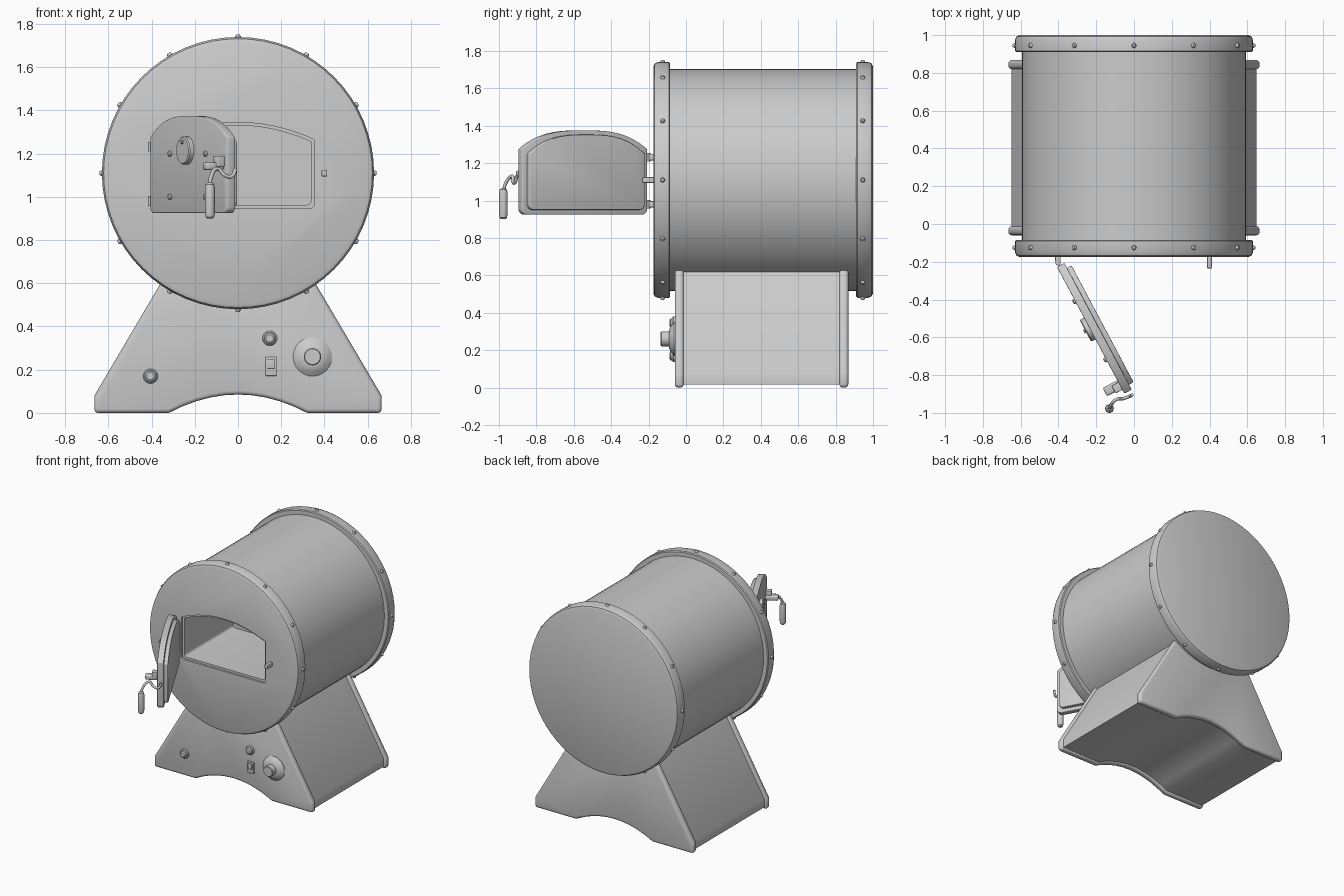
import bpy, bmesh, math
from mathutils import Vector, Matrix

if "Cube" in bpy.data.objects:
    bpy.data.objects.remove(bpy.data.objects["Cube"])

CZ = 1.11                                   # drum axis height
PIVOT = Vector((-0.40, -0.20, 0))
DOOR = Matrix.Translation(PIVOT) @ Matrix.Rotation(math.radians(-62), 4, 'Z')


def apply_mod(ob, kind, **props):
    mod = ob.modifiers.new(kind, kind)
    for k, v in props.items():
        setattr(mod, k, v)
    bpy.context.view_layer.objects.active = ob
    bpy.ops.object.modifier_apply(modifier=mod.name)


def smooth(ob):
    bpy.ops.object.select_all(action='DESELECT')
    ob.select_set(True)
    bpy.context.view_layer.objects.active = ob
    bpy.ops.object.shade_smooth_by_angle(angle=math.radians(35))


def from_bmesh(name, bm, bevel=0, matrix=None):
    bmesh.ops.recalc_face_normals(bm, faces=bm.faces)
    me = bpy.data.meshes.new(name)
    bm.to_mesh(me)
    bm.free()
    ob = bpy.data.objects.new(name, me)
    bpy.context.collection.objects.link(ob)
    if bevel:
        apply_mod(ob, 'BEVEL', width=bevel, segments=3, limit_method='ANGLE',
                  angle_limit=math.radians(40))
    smooth(ob)
    if matrix:
        me.transform(matrix)
    return ob


def prism(name, pts, y0, y1, bevel=0, matrix=None):
    """Extrude an (x, z) outline along y."""
    bm = bmesh.new()
    f = bm.faces.new([bm.verts.new((x, y0, z)) for x, z in pts])
    ext = bmesh.ops.extrude_face_region(bm, geom=[f])['geom']
    bmesh.ops.translate(bm, vec=(0, y1 - y0, 0),
                        verts=[v for v in ext if isinstance(v, bmesh.types.BMVert)])
    return from_bmesh(name, bm, bevel, matrix)


def lathe(name, prof, x=0, z=0, n=24, matrix=None):
    """Spin an (r, y) profile around a line parallel to y."""
    bm = bmesh.new()
    rings = [[bm.verts.new((x + r * math.cos(a), y, z + r * math.sin(a)))
              for a in (2 * math.pi * i / n for i in range(n))] for r, y in prof]
    for a, b in zip(rings, rings[1:]):
        for i in range(n):
            j = (i + 1) % n
            bm.faces.new((a[i], a[j], b[j], b[i]))
    bm.faces.new(rings[0])
    bm.faces.new(rings[-1])
    return from_bmesh(name, bm, 0, matrix)


def box(name, c, s, bevel=0.004, matrix=None):
    bm = bmesh.new()
    bmesh.ops.create_cube(bm, size=1)
    bmesh.ops.scale(bm, vec=s, verts=bm.verts)
    bmesh.ops.translate(bm, vec=c, verts=bm.verts)
    return from_bmesh(name, bm, bevel, matrix)


def tube(name, pts, radius):
    cu = bpy.data.curves.new(name, 'CURVE')
    cu.dimensions, cu.bevel_depth, cu.bevel_resolution = '3D', radius, 3
    cu.use_fill_caps = True
    sp = cu.splines.new('BEZIER')
    sp.bezier_points.add(len(pts) - 1)
    for bp, p in zip(sp.bezier_points, pts):
        bp.co = p
        bp.handle_left_type = bp.handle_right_type = 'AUTO'
    ob = bpy.data.objects.new(name, cu)
    bpy.context.collection.objects.link(ob)
    return ob


def arch(cx, w, z0, zs, zt, r, power):
    """Outline with rounded bottom corners and a bowed top."""
    pts = []
    for sx, start in ((-1, 180), (1, 270)):
        for k in range(5):
            a = math.radians(start + 22.5 * k)
            pts.append((cx + sx * (w - r) + r * math.cos(a), z0 + r + r * math.sin(a)))
    for k in range(21):
        t = math.cos(math.pi * k / 20)
        pts.append((cx + w * t, zs + (zt - zs) * (1 - abs(t) ** power)))
    return pts


# drum with stepped end caps, then the door opening and chamber cut in
def cap_edge(y_out, y_in):
    s = 1 if y_in > y_out else -1
    return [(0.605, y_out), (0.622, y_out + s * 0.007), (0.63, y_out + s * 0.025),
            (0.63, y_in - s * 0.006), (0.624, y_in), (0.593, y_in)]

drum = lathe("drum", cap_edge(-0.175, -0.085) + cap_edge(1.0, 0.91)[::-1], z=CZ, n=64)
for w, z0, zs, zt, y1 in ((0.353, 0.947, 1.265, 1.345, -0.16),
                          (0.338, 0.963, 1.255, 1.331, 0.42)):
    cut = prism("opening_cutter", arch(0, w, z0, zs, zt, 0.02, 2), -0.3, y1)
    cut.hide_render = True
    apply_mod(drum, 'BOOLEAN', object=cut, operation='DIFFERENCE', solver='EXACT')
    bpy.data.objects.remove(cut)
smooth(drum)

# bolts around both caps
for y in (-0.125, 0.945):
    for i in range(12):
        m = (Matrix.Translation((0, y, CZ)) @ Matrix.Rotation(math.pi / 6 * i, 4, 'Y')
             @ Matrix.Translation((0, 0, 0.622)) @ Matrix.Rotation(math.pi / 2, 4, 'X'))
        lathe("cap_bolt", [(0.013, -0.01), (0.013, 0.012), (0.008, 0.02)], n=10, matrix=m)


# splayed base: recessed body between two end panels
def base_outline(d):
    right = [(0.665 - d, d), (0.665 - d, 0.08), (0.27 - d, 0.75)]
    bottom = [(-0.32 + 0.064 * k, d + 0.085 * (1 - (k / 5 - 1) ** 2)) for k in range(11)]
    return bottom + right + [(-x, z) for x, z in right[::-1]]

prism("base_body", base_outline(0.016), -0.03, 0.84)
prism("base_front_panel", base_outline(0), -0.06, -0.012, 0.018)
prism("base_back_panel", base_outline(0), 0.82, 0.868, 0.018)

# controls
for x, z in ((-0.405, 0.17), (0.147, 0.345)):
    lathe("button_ring", [(0.034, -0.05), (0.034, -0.068), (0.028, -0.074)], x, z)
    lathe("button_cap", [(0.025, -0.07), (0.025, -0.082), (0.017, -0.088)], x, z)
box("switch_frame", (0.153, -0.06, 0.215), (0.052, 0.02, 0.088))
box("switch_rocker", (0.153, -0.07, 0.228), (0.034, 0.02, 0.045))
lathe("dial_skirt", [(0.09, -0.05), (0.09, -0.064), (0.07, -0.08), (0.045, -0.092)],
      0.345, 0.26, 32)
lathe("dial_knob", [(0.04, -0.08), (0.04, -0.13), (0.036, -0.135)], 0.345, 0.26)

# door: outer plate, inner plug, bolts and gauge
prism("door_plate", arch(0.4, 0.38, 0.925, 1.275, 1.375, 0.03, 3), -0.02, 0.025, 0.01, DOOR)
prism("door_plug", arch(0.4, 0.35, 0.95, 1.25, 1.352, 0.03, 3), 0.02, 0.052, 0.008, DOOR)
for u in (0.225, 0.575):
    for z in (1.0, 1.2):
        lathe("door_bolt", [(0.013, -0.01), (0.013, -0.028), (0.008, -0.033)],
              u, z, 12, DOOR)
lathe("door_gauge", [(0.065, -0.01), (0.065, -0.04), (0.06, -0.046)], 0.39, 1.215, 32, DOOR)
lathe("gauge_stud", [(0.01, -0.04), (0.01, -0.055)], 0.39, 1.255, 10, DOOR)

# hinges
for z in (0.98, 1.232):
    m = Matrix.Translation((-0.403, -0.205, z)) @ Matrix.Rotation(math.pi / 2, 4, 'X')
    lathe("hinge_pin", [(0.014, -0.023), (0.014, 0.023)], n=16, matrix=m)
    box("hinge_bracket", (-0.403, -0.185, z), (0.028, 0.03, 0.034))
    box("hinge_leaf", (0.03, -0.005, z), (0.06, 0.014, 0.034), 0.003, DOOR)

# latch catch on drum
box("latch_catch", (0.4, -0.2, CZ), (0.026, 0.07, 0.03))

# door handle: mount, pivot, bent arm with hook, and hanging grip
box("handle_mount", (0.735, -0.035, 1.165), (0.045, 0.05, 0.05), 0.005, DOOR)
box("handle_pivot", (0.725, -0.062, 1.142), (0.05, 0.09, 0.036), 0.01, DOOR)
tube("handle_arm", [(-0.13, -0.975, 1.05), (-0.125, -0.965, 1.09), (-0.095, -0.93, 1.13),
                    (-0.06, -0.925, 1.10), (-0.03, -0.915, 1.095), (-0.01, -0.905, 1.13)],
     0.009)
m = Matrix.Translation((-0.13, -0.977, 0.9)) @ Matrix.Rotation(math.pi / 2, 4, 'X')
lathe("handle_grip", [(0.012, 0), (0.02, 0.008), (0.023, 0.03), (0.023, 0.14),
                      (0.019, 0.158), (0.01, 0.166)], n=20, matrix=m)
